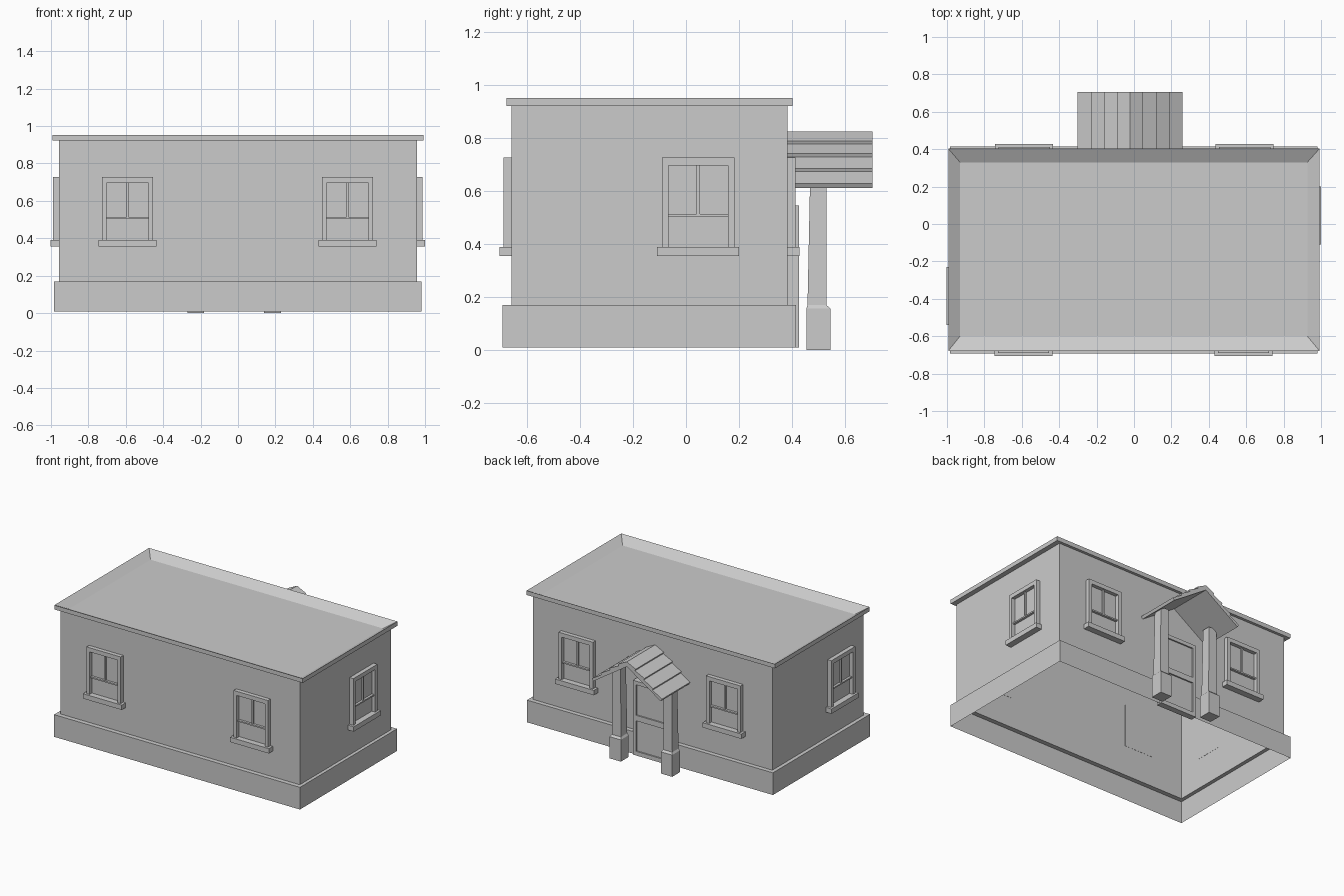
import bpy, bmesh
from mathutils import Matrix
from math import pi

if "Cube" in bpy.data.objects:
    bpy.data.objects.remove(bpy.data.objects["Cube"])


def make(name, bm, fix=True):
    if fix:
        bmesh.ops.recalc_face_normals(bm, faces=bm.faces)
    me = bpy.data.meshes.new(name)
    bm.to_mesh(me)
    bm.free()
    ob = bpy.data.objects.new(name, me)
    bpy.context.collection.objects.link(ob)
    return ob


def loft(bm, rings, cap_bottom=True, cap_top=True):
    """Stack of rectangles (x0, x1, y0, y1, z) joined by side walls."""
    rows = [[bm.verts.new(p) for p in ((x0, y0, z), (x1, y0, z), (x1, y1, z), (x0, y1, z))]
            for x0, x1, y0, y1, z in rings]
    for a, b in zip(rows, rows[1:]):
        for i in range(4):
            j = (i + 1) % 4
            bm.faces.new((a[i], a[j], b[j], b[i]))
    if cap_bottom:
        bm.faces.new(rows[0][::-1])
    if cap_top:
        bm.faces.new(rows[-1])


def box(bm, x0, x1, y0, y1, z0, z1):
    loft(bm, [(x0, x1, y0, y1, z0), (x0, x1, y0, y1, z1)])


# House shell: open-bottomed plinth, walls, cornice and shallow dished roof
skirt = (-0.985, 0.98, -0.693, 0.415)
wall = (-0.958, 0.956, -0.66, 0.383)
cornice = (-0.993, 0.992, -0.678, 0.403)
deck = (-0.93, 0.927, -0.60, 0.33)
bm = bmesh.new()
loft(bm, [skirt + (0.01,), skirt + (0.17,), wall + (0.17,), wall + (0.922,),
          cornice + (0.922,), cornice + (0.953,), deck + (0.913,)], cap_bottom=False)
make("house_shell", bm, fix=False)


# Window, built facing -y with the wall plane at y = 0
def window(name, x, y, angle):
    bm = bmesh.new()
    box(bm, -0.155, 0.155, -0.045, 0, 0.355, 0.39)         # sill
    for s in (-1, 1):
        a, b = sorted((s * 0.112, s * 0.137))
        box(bm, a, b, -0.03, 0, 0.39, 0.727)               # side casing
    box(bm, -0.112, 0.112, -0.03, 0, 0.697, 0.727)         # head casing
    box(bm, -0.112, 0.112, -0.02, 0, 0.505, 0.515)         # meeting rail
    box(bm, -0.006, 0.006, -0.015, 0, 0.515, 0.697)        # upper bar
    box(bm, -0.112, 0.112, -0.003, 0.001, 0.39, 0.697)     # glass
    ob = make(name, bm)
    ob.matrix_world = Matrix.Translation((x, y, 0)) @ Matrix.Rotation(angle, 4, 'Z')


window("front_window_left", -0.591, -0.66, 0)
window("front_window_right", 0.585, -0.66, 0)
window("back_window_left", -0.587, 0.383, pi)
window("back_window_right", 0.592, 0.383, pi)
window("right_window", 0.956, 0.046, pi / 2)
window("left_window", -0.958, -0.384, -pi / 2)

# Door with upper and lower panels
CX = -0.021
bm = bmesh.new()
box(bm, CX - 0.13, CX + 0.13, 0.383, 0.417, 0.01, 0.53)
for s in (-1, 1):
    a, b = sorted((CX + s * 0.122, CX + s * 0.147))
    box(bm, a, b, 0.383, 0.427, 0.01, 0.547)
for z0, z1 in ((0.01, 0.04), (0.26, 0.30), (0.52, 0.547)):
    box(bm, CX - 0.122, CX + 0.122, 0.383, 0.427, z0, z1)
make("door", bm)

# Porch posts: square pedestal with a tapered shaft
for side, s in (("left", -1), ("right", 1)):
    x = CX + s * 0.205
    bm = bmesh.new()
    loft(bm, [(x - .045, x + .045, .455, .545, 0), (x - .045, x + .045, .455, .545, .157),
              (x - .036, x + .036, .459, .531, .17), (x - .032, x + .032, .469, .53, .655)])
    make("porch_post_" + side, bm)

# Porch canopy: gable with four lapped boards per slope
half = [(0.07, 0.79), (0.065, 0.778), (0.14, 0.742), (0.135, 0.73),
        (0.21, 0.687), (0.205, 0.675), (0.28, 0.63), (0.27, 0.612)]
outline = [(0, 0.825)] + half + [(0, 0.79)] + [(-x, z) for x, z in reversed(half)]
bm = bmesh.new()
face = bm.faces.new([bm.verts.new((CX + x, 0.383, z)) for x, z in outline])
ext = bmesh.ops.extrude_face_region(bm, geom=[face], use_keep_orig=True)
bmesh.ops.translate(bm, vec=(0, 0.322, 0),
                    verts=[v for v in ext["geom"] if isinstance(v, bmesh.types.BMVert)])
make("porch_canopy", bm)
